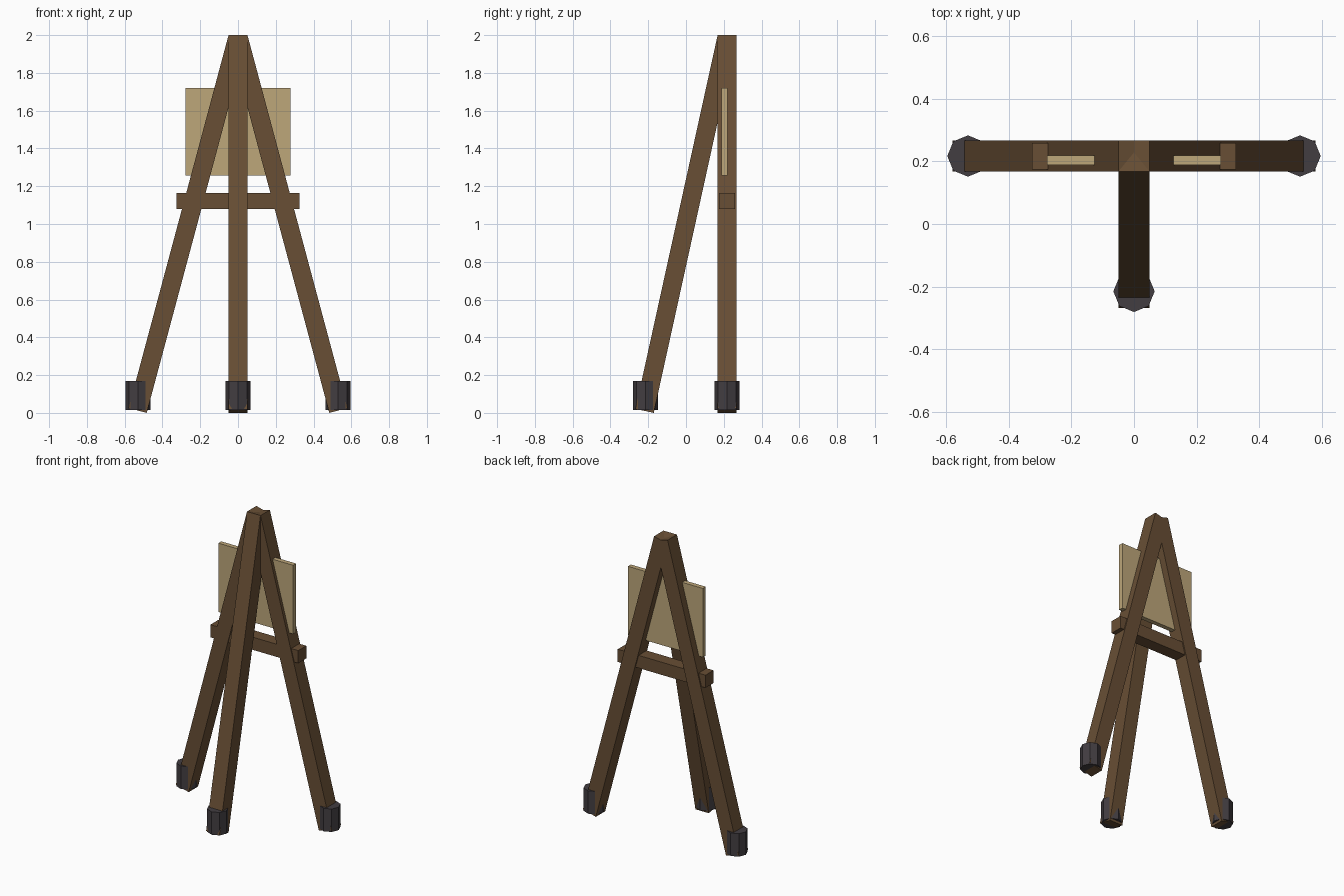
import bpy, math
from mathutils import Vector, Matrix

if "Cube" in bpy.data.objects:
    bpy.data.objects.remove(bpy.data.objects["Cube"])


def material(name, rgb):
    m = bpy.data.materials.new(name)
    m.diffuse_color = (*rgb, 1)
    m.use_nodes = True
    m.node_tree.nodes["Principled BSDF"].inputs["Base Color"].default_value = m.diffuse_color
    return m


WOOD = material("dark brown wood", (0.138, 0.077, 0.035))
BOARD = material("pale tan board", (0.51, 0.385, 0.195))
RUBBER = material("charcoal foot", (0.055, 0.047, 0.053))

W = 0.099        # square section of a leg
BACK_Y = 0.217   # plane of the two rear legs


def box(name, centre, size, mat, rot=None):
    bpy.ops.mesh.primitive_cube_add(size=1)
    ob = bpy.context.object
    ob.name = name
    ob.data.transform(Matrix.Diagonal((*size, 1)))
    if rot:
        ob.data.transform(rot)
    ob.location = centre
    ob.data.materials.append(mat)
    return ob


def leg(name, top_corner, outward, tilt):
    """Square-cut leg leaning towards 'outward'; top_corner is its highest outer edge."""
    out = Vector(outward)
    s, c = math.sin(tilt), math.cos(tilt)
    length = (2.0 - W * s) / c
    down = out * s + Vector((0, 0, -c))
    inward = -out * c + Vector((0, 0, -s))
    centre = Vector(top_corner) + down * length / 2 + inward * W / 2
    axis = Vector((0, 0, 1)).cross(out)
    return box(name, centre, (W, W, length), WOOD, Matrix.Rotation(-tilt, 4, axis))


def foot(name, x, y):
    bpy.ops.mesh.primitive_cylinder_add(vertices=8, radius=0.066, depth=0.154,
                                        location=(x, y, 0.092))
    ob = bpy.context.object
    ob.name = name
    ob.data.materials.append(RUBBER)


# Rear legs and their feet
for side, label in ((-1, "left"), (1, "right")):
    leg(f"rear_leg_{label}", (side * 0.05, BACK_Y, 2.0), (side, 0, 0), math.radians(15))
    foot(f"rear_foot_{label}", side * 0.53, BACK_Y)

# Front leg and its foot
leg("front_leg", (0, 0.1675, 2.0), (0, -1, 0), math.radians(12.4))
foot("front_foot", 0, -0.215)

# Crossbar joining the rear legs, and the flat board above it
box("crossbar", (0, 0.216, 1.122), (0.652, 0.085, 0.085), WOOD)
box("board", (0, 0.2035, 1.488), (0.556, 0.031, 0.462), BOARD)
